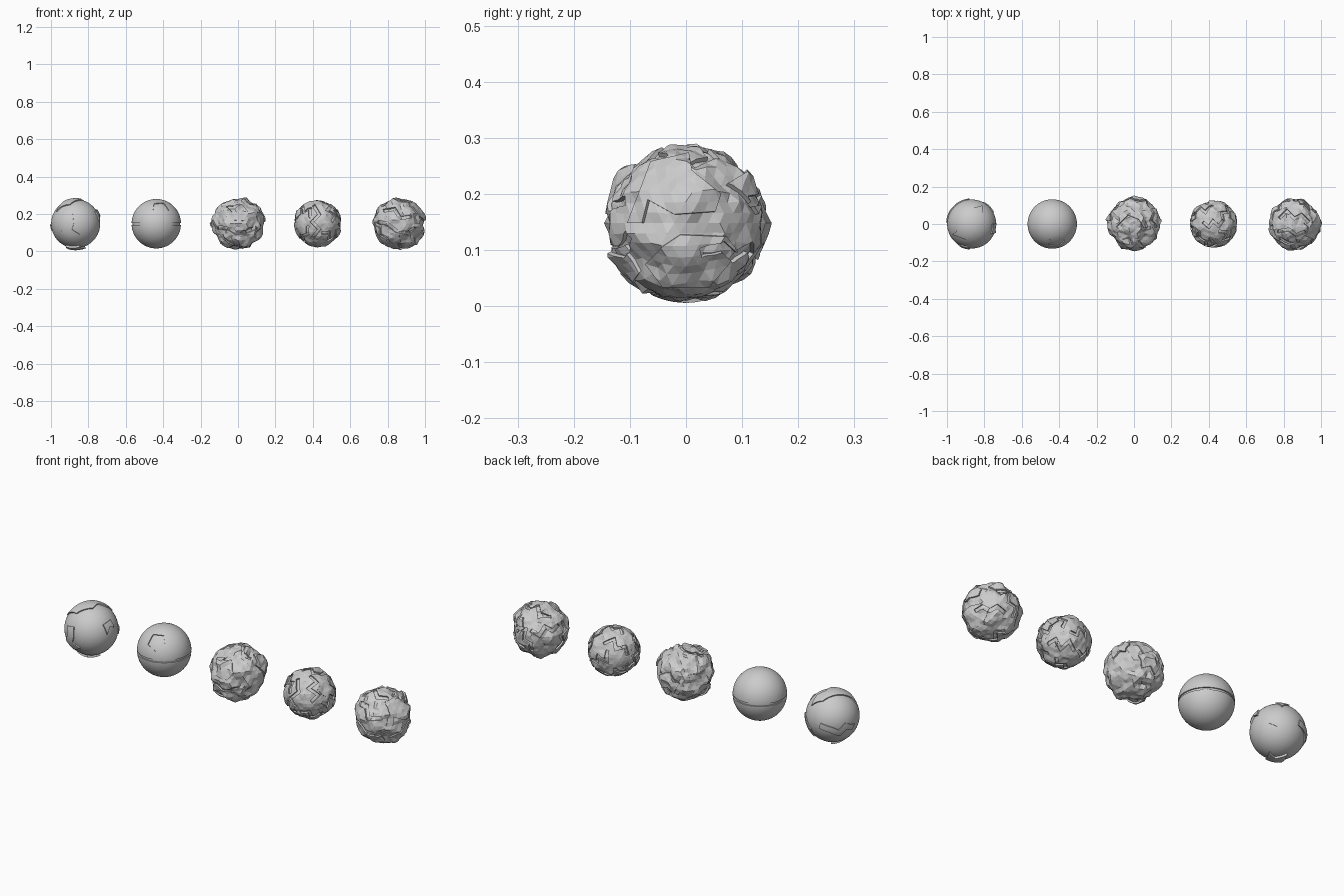
import bpy, bmesh, math, random
from mathutils import Vector, noise

if "Cube" in bpy.data.objects:
    bpy.data.objects.remove(bpy.data.objects["Cube"])

# View frames: (right, up, toward viewer)
VIEWS = {
    "front": ((1, 0, 0), (0, 0, 1)), "back": ((-1, 0, 0), (0, 0, 1)),
    "right": ((0, 1, 0), (0, 0, 1)), "left": ((0, -1, 0), (0, 0, 1)),
    "top": ((1, 0, 0), (0, 1, 0)), "bottom": ((1, 0, 0), (0, -1, 0)),
}


def frame(view):
    if view in VIEWS:
        r, u = (Vector(v) for v in VIEWS[view])
        return r, u, r.cross(u)
    t = Vector(view).normalized()
    r = Vector((0, 0, 1)).cross(t).normalized()
    return r, t.cross(r), t


def inside(p, poly):
    hit = False
    for a, b in zip(poly, poly[1:] + poly[:1]):
        if (a.y > p.y) != (b.y > p.y) and p.x < (b.x - a.x) * (p.y - a.y) / (b.y - a.y) + a.x:
            hit = not hit
    return hit


def offset_faces(bm, faces, h):
    """Push a region of faces in or out with a hard step around it."""
    if not faces:
        return
    ret = bmesh.ops.extrude_face_region(bm, geom=faces)["geom"]
    old = [f for f in faces if f.is_valid]
    if old:
        bmesh.ops.delete(bm, geom=old, context='FACES')
    for v in ret:
        if isinstance(v, bmesh.types.BMVert) and v.is_valid:
            v.co += v.co.normalized() * h


def plate(bm, view, pts, h):
    """Cut a polygon drawn in a view (in hundredths) into the shell and step it by h."""
    r, u, t = frame(view)
    poly = [Vector((x, y)) * 0.01 for x, y in pts]
    flat = lambda c: Vector((c.dot(r), c.dot(u)))
    for a, b in zip(poly, poly[1:] + poly[:1]):
        lo = Vector((min(a.x, b.x), min(a.y, b.y)))
        hi = Vector((max(a.x, b.x), max(a.y, b.y)))
        faces = []
        for f in bm.faces:
            if f.calc_center_median().dot(t) < 0.01:
                continue
            q = [flat(v.co) for v in f.verts]
            if (max(p.x for p in q) >= lo.x and min(p.x for p in q) <= hi.x and
                    max(p.y for p in q) >= lo.y and min(p.y for p in q) <= hi.y):
                faces.append(f)
        geom = set(faces)
        for f in faces:
            geom.update(f.edges)
            geom.update(f.verts)
        d = b - a
        if faces and d.length > 1e-6:
            bmesh.ops.bisect_plane(bm, geom=list(geom), dist=1e-5,
                                   plane_co=r * a.x + u * a.y,
                                   plane_no=(r * d.y - u * d.x).normalized())
    bm.normal_update()
    sel = [f for f in bm.faces if f.calc_center_median().dot(t) > 0.01
           and inside(flat(f.calc_center_median()), poly)]
    offset_faces(bm, sel, h)


def channel(bm, view, pts, width, h):
    """A zigzag strip of constant width, recessed or raised by h."""
    p = [Vector(q) for q in pts]
    left, right = [], []
    for i, c in enumerate(p):
        n0 = (c - p[max(i - 1, 0)]) if i else (p[1] - c)
        n1 = (p[i + 1] - c) if i < len(p) - 1 else n0
        n0, n1 = n0.normalized(), n1.normalized()
        a, b = Vector((-n0.y, n0.x)), Vector((-n1.y, n1.x))
        m = (a + b).normalized()
        m *= width / 2 / max(m.dot(a), 0.5)
        left.append(c + m)
        right.append(c - m)
    plate(bm, view, [tuple(v) for v in left + right[::-1]], h)


def shell(radius, subdivisions, rough=0.0, seed=0):
    bm = bmesh.new()
    bmesh.ops.create_icosphere(bm, subdivisions=subdivisions, radius=radius)
    for v in bm.verts:
        d = v.co.normalized()
        o = Vector((seed * 3.7, seed, seed * 1.3))
        n = noise.noise(d * 2.6 + o) + 0.5 * noise.noise(d * 6 + o)
        v.co += d * n * rough
    return bm


def random_channels(bm, rng, views, width, h, reach):
    for view in views:
        a = rng.uniform(0, math.pi)
        pts = []
        for i in range(5):
            s, w = (i / 2 - 1) * reach, (-1) ** i * rng.uniform(0.8, 2.6)
            pts.append((s * math.cos(a) - w * math.sin(a), s * math.sin(a) + w * math.cos(a)))
        channel(bm, view, pts, width, h)


def finish(bm, name, x):
    bmesh.ops.recalc_face_normals(bm, faces=bm.faces)
    me = bpy.data.meshes.new(name)
    bm.to_mesh(me)
    bm.free()
    ob = bpy.data.objects.new(name, me)
    ob.location = (x, 0, 0.148)
    bpy.context.collection.objects.link(ob)


rng = random.Random(4)
CORNERS = [(x, y, z) for x in (-1, 1) for y in (-1, 1) for z in (-1, 1)]

# Smooth ball with a few raised panels
bm = shell(0.131, 5)
plate(bm, "top", [(5.5, 9.5), (0, 8), (-8, -4), (-10, -5.5), (-3, -8), (3, -3), (2.5, 2), (5.5, 5)], 0.006)
plate(bm, "front", [(-1.5, 5), (-6, 4), (-5, 0), (-7.5, -4), (-2.5, -7.5), (2, -5.5), (-2, -3), (-1, 0)], 0.006)
plate(bm, (1, -0.2, 0.4), [(-3, 2), (2, 3), (3, -1), (0, 0), (-2, -3)], 0.008)
plate(bm, "bottom", [(-5, 4), (2, 6), (5, 0), (1, 1), (-2, -4)], 0.011)
channel(bm, (-1, 1, -0.3), [(-8, 2), (-3, 1), (1, -1), (4, 2), (8, 0)], 3, 0.006)
plate(bm, (1, 1, -0.5), [(-4, 5), (1, 5), (5, 0), (4, -5), (1, -5), (1, 0), (-3, 2)], 0.005)
finish(bm, "panelled_ball", -0.868)

# Plain ball with an equator groove and a five-sided hatch
bm = shell(0.132, 5)
for z in (-0.008, 0.004):
    bmesh.ops.bisect_plane(bm, geom=bm.verts[:] + bm.edges[:] + bm.faces[:], dist=1e-5,
                           plane_co=(0, 0, z), plane_no=(0, 0, 1))
offset_faces(bm, [f for f in bm.faces if -0.008 < f.calc_center_median().z < 0.004], -0.006)
pent = [(4.7 * math.cos(i * math.tau / 5 - 0.25), 4.7 * math.sin(i * math.tau / 5 - 0.25)) for i in range(5)]
plate(bm, (0.18, -0.75, 0.66), pent, -0.005)
finish(bm, "grooved_ball", -0.437)

# Large rugged ball
bm = shell(0.136, 4, 0.019, 1)
channel(bm, "front", [(-11, -2), (-5, -2.5), (-1, -5), (4, -4.5), (10, -2)], 1.8, -0.007)
plate(bm, "front", [(-6, 9), (2, 10), (6, 5), (3, 1.5), (-4, 2), (-3, 6)], 0.007)
channel(bm, "top", [(-9, -2), (-3, 4), (2, 2), (5, -3), (9, -2)], 1.5, -0.007)
plate(bm, (1, 0.3, 0.4), [(-5, 3), (0, 6), (5, 3), (4, -2), (1, -1), (-2, -4)], 0.009)
plate(bm, (-1, 0.5, 0), [(-5, 4), (4, 5), (5, -2), (0, -1), (-3, -5)], 0.006)
plate(bm, (0.1, 1, -0.1), [(-6, 2), (1, 6), (6, 1), (3, -5), (0, -2), (-4, -4)], 0.008)
plate(bm, (-0.6, -0.5, -0.8), [(-4, 4), (3, 3), (4, -3), (-3, -4)], 0.008)
finish(bm, "rugged_ball", 0.0)

# Small ball covered in zigzag channels
bm = shell(0.125, 4, 0.009, 2)
channel(bm, "front", [(-2, 10), (1, 5), (-3, 1), (1, -3), (-3, -8)], 1.6, -0.009)
random_channels(bm, rng, CORNERS, 1.5, -0.008, 6.5)
random_channels(bm, rng, ["top", "bottom", "left", "right", "back"], 1.5, -0.008, 5.5)
for c in CORNERS:
    plate(bm, (c[0], c[1] * 0.4, c[2] * 0.5), [(-3, 2), (1, 3), (3, 0), (1, -3), (-1, -1)], 0.005)
finish(bm, "zigzag_ball", 0.425)

# Faceted ball with broad stepped plates
bm = shell(0.135, 4, 0.014, 3)
plate(bm, "right", [(-10, 0), (-7.5, 0), (-6.5, 4), (-2, 1.5), (5, 2), (6, 5), (1, 9), (0.5, 12), (-6, 10.5)], 0.007)
plate(bm, "right", [(-7, -7), (-4, -4), (-1, -2), (7, -2.3), (9, -5), (4, -11), (-4, -11)], 0.006)
channel(bm, "front", [(-11, 1), (-6, 0), (-1, -4), (5, -5), (9, -2)], 1.7, -0.008)
channel(bm, "front", [(-8, 7), (-2, 8), (1, 3), (7, 4)], 1.7, -0.008)
channel(bm, "top", [(-8, 3), (-4, 7), (0, 3), (4, 5), (8, 1)], 1.7, -0.008)
channel(bm, "top", [(-9, -4), (-3, -3), (1, -6), (6, -4)], 1.7, -0.008)
random_channels(bm, rng, ["back", "left", "bottom", (-1, 1, 0.6), (1, 1, -0.6), (-1, -1, -0.6)], 1.8, -0.008, 7)
plate(bm, (0.5, 1, 0.4), [(-4, 3), (2, 5), (4, 0), (1, -3)], 0.008)
plate(bm, (0.3, -0.9, -0.6), [(-4, 3), (2, 3), (4, -2), (-2, -4)], 0.007)
finish(bm, "stepped_ball", 0.857)
